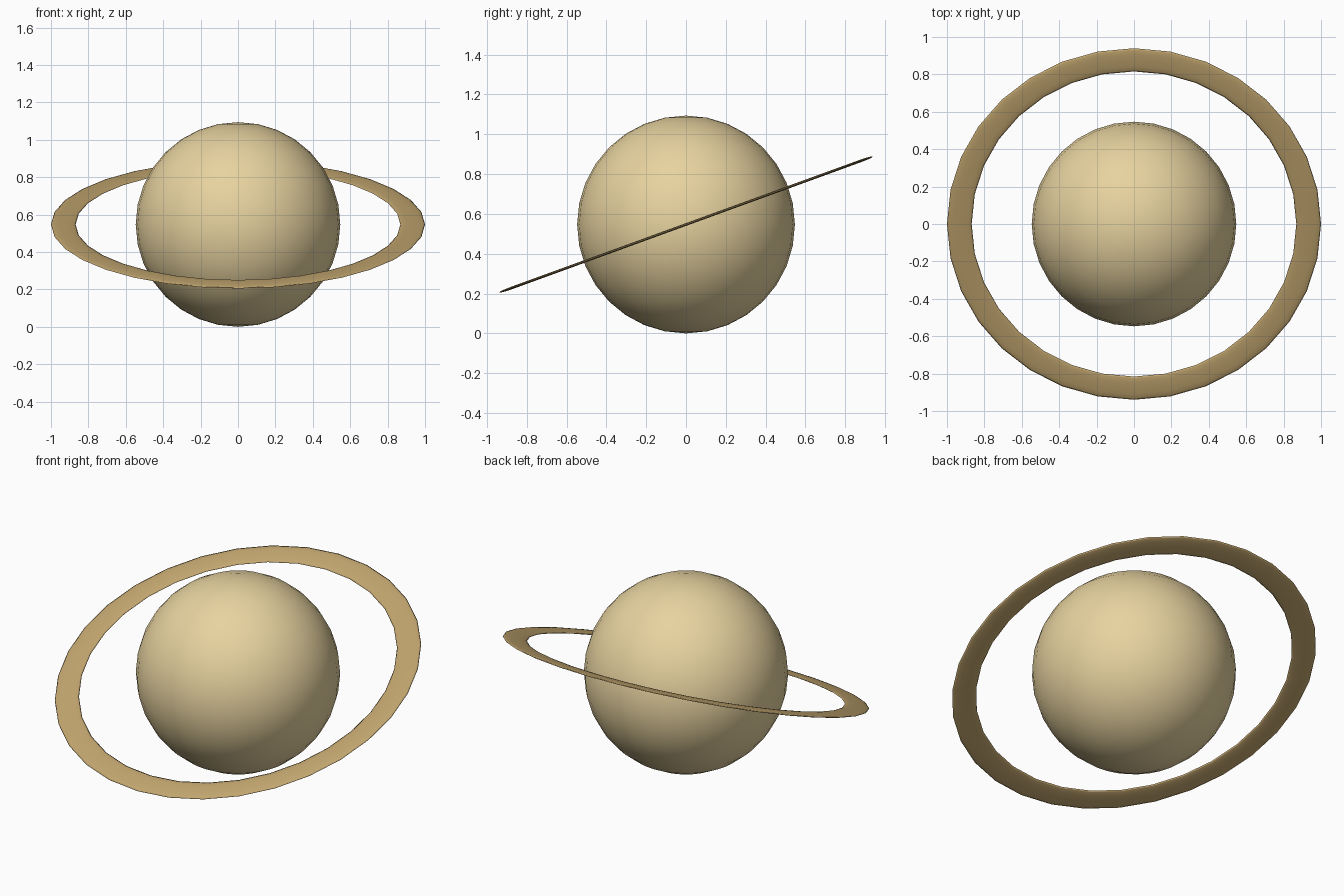
import bpy, bmesh
from math import radians, cos, sin, tau

if "Cube" in bpy.data.objects:
    bpy.data.objects.remove(bpy.data.objects["Cube"])

R = 0.547               # planet radius, also its centre height
MAJOR, MINOR = 0.934, 0.066
FLATTEN = 0.1
TILT = radians(20)


def finish(bm, name, color):
    for f in bm.faces:
        f.smooth = True
    bmesh.ops.recalc_face_normals(bm, faces=bm.faces)
    mesh = bpy.data.meshes.new(name)
    bm.to_mesh(mesh)
    bm.free()
    obj = bpy.data.objects.new(name, mesh)
    bpy.context.collection.objects.link(obj)
    mat = bpy.data.materials.new(name + "_colour")
    mat.diffuse_color = (*color, 1)
    mat.use_nodes = True
    mat.node_tree.nodes["Principled BSDF"].inputs["Base Color"].default_value = mat.diffuse_color
    mesh.materials.append(mat)
    obj.location.z = R
    return obj


# Planet globe
bm = bmesh.new()
bmesh.ops.create_uvsphere(bm, u_segments=32, v_segments=16, radius=R)
finish(bm, "planet", (0.80, 0.65, 0.35))

# Flattened torus ring, tilted up towards the back
bm = bmesh.new()
SIDES, SECTION = 32, 12
loops = []
for i in range(SIDES):
    a = tau * i / SIDES
    loop = []
    for j in range(SECTION):
        b = tau * j / SECTION
        r = MAJOR + MINOR * cos(b)
        loop.append(bm.verts.new((r * cos(a), r * sin(a), MINOR * FLATTEN * sin(b))))
    loops.append(loop)
for i in range(SIDES):
    p, q = loops[i], loops[(i + 1) % SIDES]
    for j in range(SECTION):
        k = (j + 1) % SECTION
        bm.faces.new((p[j], q[j], q[k], p[k]))
ring = finish(bm, "ring", (0.54, 0.38, 0.16))
ring.rotation_euler.x = TILT
